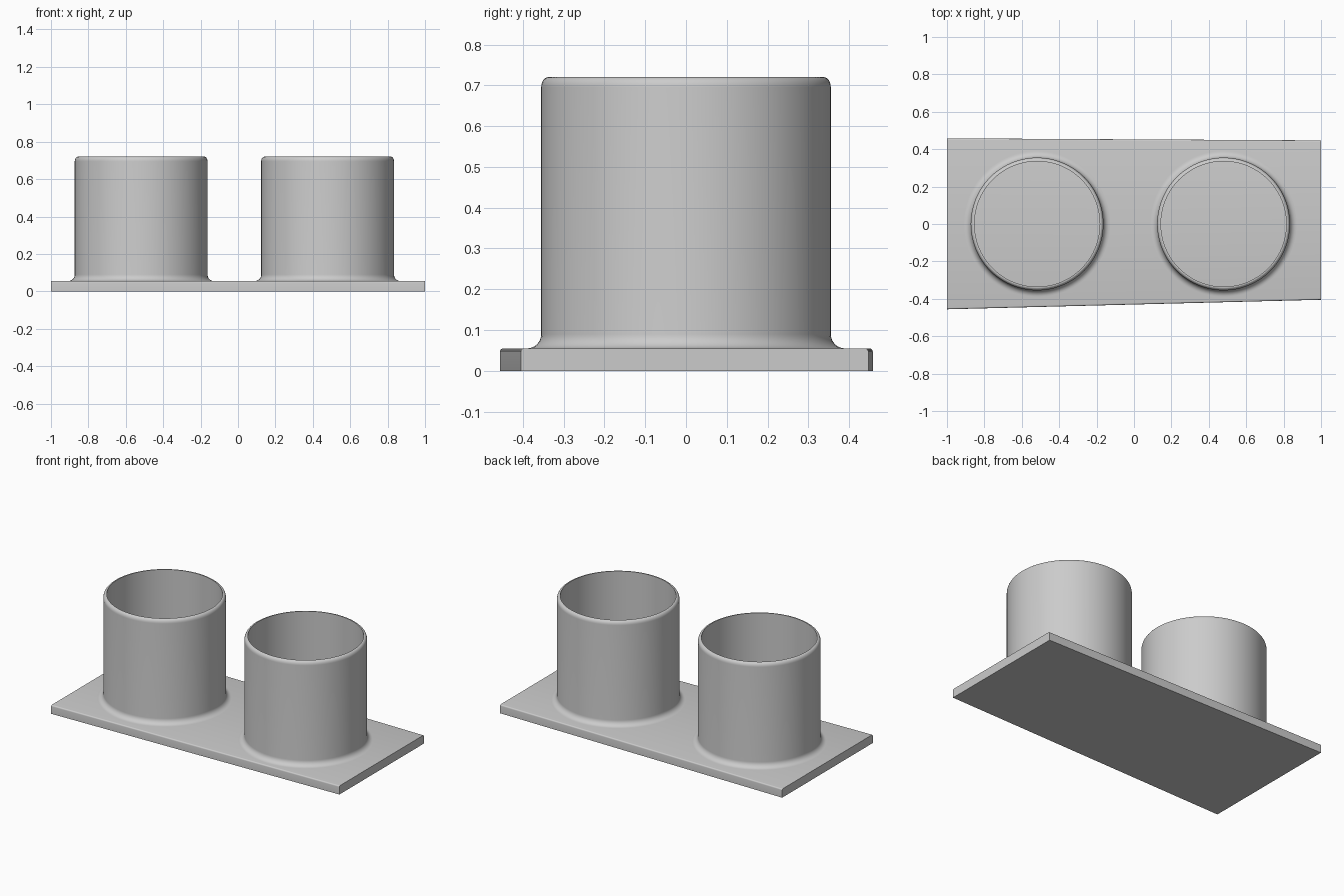
import bpy, bmesh, math

cube = bpy.data.objects.get("Cube")
if cube:
    bpy.data.objects.remove(cube, do_unlink=True)

PLATE_TOP, CUP_TOP = 0.055, 0.72
OUTER, INNER = 0.355, 0.335
SEGMENTS = 96

grey = bpy.data.materials.new("plain grey")
grey.use_nodes = True
grey.diffuse_color = (0.6, 0.6, 0.6, 1)
grey.node_tree.nodes["Principled BSDF"].inputs["Base Color"].default_value = (0.6, 0.6, 0.6, 1)


def add_object(name, bm):
    bmesh.ops.recalc_face_normals(bm, faces=bm.faces)
    mesh = bpy.data.meshes.new(name)
    bm.to_mesh(mesh)
    bm.free()
    obj = bpy.data.objects.new(name, mesh)
    bpy.context.collection.objects.link(obj)
    mesh.materials.append(grey)
    return obj


def arc(cx, cz, rx, rz, start, end, steps=8):
    angles = [math.radians(start + (end - start) * i / steps) for i in range(steps + 1)]
    return [(cx + rx * math.cos(a), cz + rz * math.sin(a)) for a in angles]


def base_plate():
    # Slightly tapered slab, with its long top edges eased
    bm = bmesh.new()
    corners = [(-1, -0.456), (1, -0.405), (1, 0.447), (-1, 0.458)]
    bottom = bm.faces.new([bm.verts.new((x, y, 0)) for x, y in corners])
    grown = bmesh.ops.extrude_face_region(bm, geom=[bottom], use_keep_orig=True)
    top = [g for g in grown["geom"] if isinstance(g, bmesh.types.BMVert)]
    bmesh.ops.translate(bm, verts=top, vec=(0, 0, PLATE_TOP))
    long_edges = [e for e in bm.edges if all(v in top for v in e.verts)
                  and abs(e.verts[0].co.x - e.verts[1].co.x) > 1]
    bmesh.ops.bevel(bm, geom=long_edges, offset=0.008, segments=4,
                    profile=0.5, affect='EDGES')
    return add_object("base_plate", bm)


def cup(name, x):
    # Open tube: flared foot, rounded outer rim, straight bore
    foot, rim = 0.035, 0.025
    profile = [(INNER, PLATE_TOP - 0.01), (OUTER + foot, PLATE_TOP - 0.01)]
    profile += arc(OUTER + foot, PLATE_TOP + foot, foot, foot, 270, 180)
    profile += arc(OUTER - 0.017, CUP_TOP - rim, 0.017, rim, 0, 90)
    profile.append((INNER, CUP_TOP))
    bm = bmesh.new()
    verts = [bm.verts.new((r, 0, z)) for r, z in profile]
    edges = [bm.edges.new((a, b)) for a, b in zip(verts, verts[1:] + verts[:1])]
    bmesh.ops.spin(bm, geom=verts + edges, cent=(0, 0, 0), axis=(0, 0, 1),
                   angle=2 * math.pi, steps=SEGMENTS, use_merge=True)
    bmesh.ops.remove_doubles(bm, verts=bm.verts, dist=0.0001)
    obj = add_object(name, bm)
    obj.location.x = x
    return obj


parts = [base_plate(), cup("right_cup", -0.518), cup("left_cup", 0.479)]

bpy.ops.object.select_all(action='DESELECT')
for part in parts:
    part.select_set(True)
bpy.context.view_layer.objects.active = parts[0]
bpy.ops.object.shade_smooth_by_angle(angle=math.radians(35))
